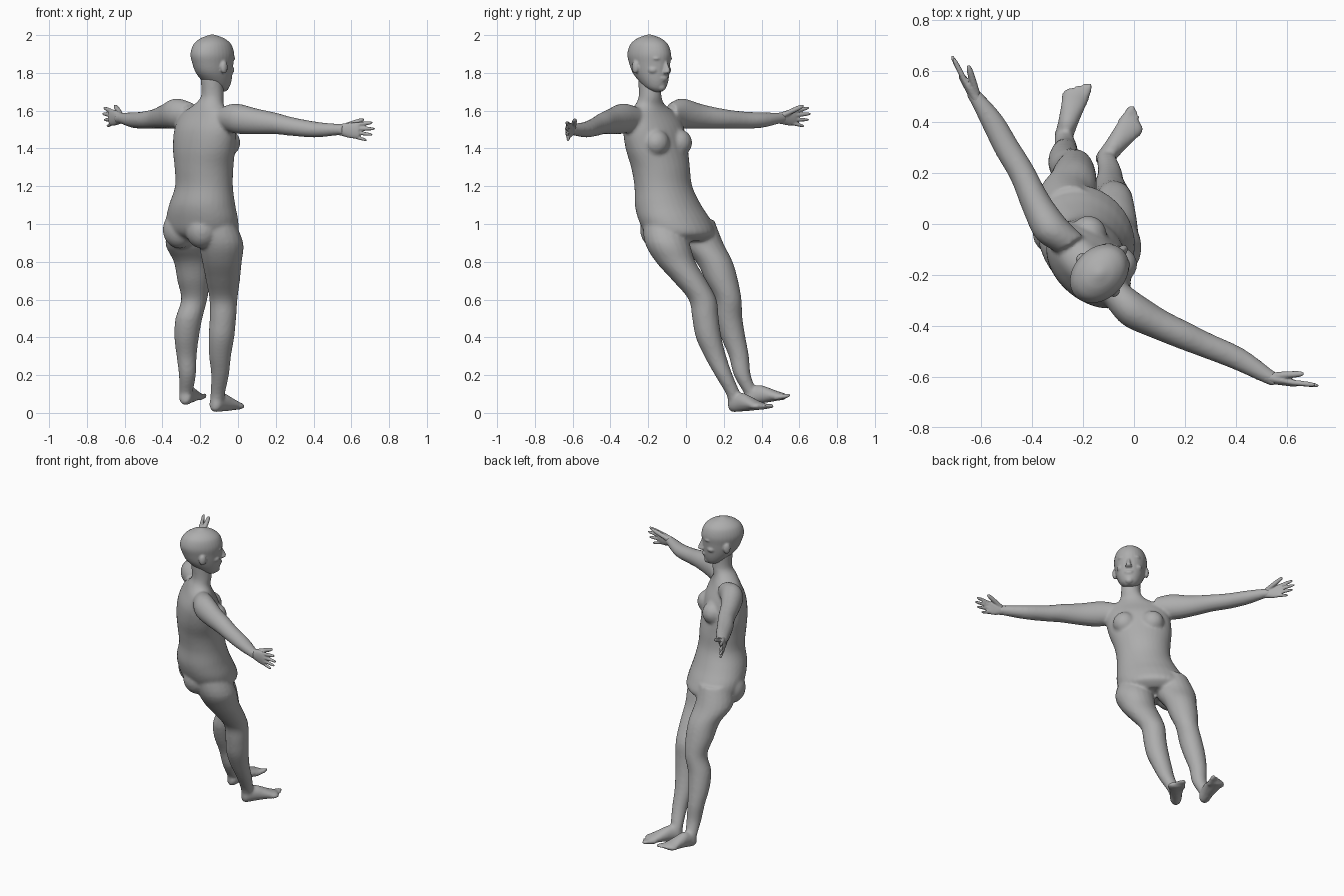
import bpy, bmesh, math
from mathutils import Vector, Matrix

if "Cube" in bpy.data.objects:
    bpy.data.objects.remove(bpy.data.objects["Cube"], do_unlink=True)

UP = Vector((0, 0, 1))
FRONT = Vector((1, 1, 0)).normalized()      # the way the figure looks
LEFT = UP.cross(FRONT)                      # towards the figure's left hand

grey = bpy.data.materials.new("plain_grey")
grey.use_nodes = True
tone = (0.42, 0.42, 0.42, 1)
grey.diffuse_color = tone
grey.node_tree.nodes["Principled BSDF"].inputs["Base Color"].default_value = tone


def blend(a, b, c, d, t):
    """Catmull-Rom step between b and c."""
    return [0.5 * (2 * q + (r - p) * t + (2 * p - 5 * q + 4 * r - s) * t * t
                   + (3 * q - p - 3 * r + s) * t ** 3) for p, q, r, s in zip(a, b, c, d)]


def loft(bm, rings, u, v, sides=20, steps=4):
    """Closed tube through elliptical rings (x, y, z, size along u, size along v)."""
    pts = [rings[0], *rings, rings[-1]]
    fine = [blend(*pts[i:i + 4], k / steps) for i in range(len(rings) - 1) for k in range(steps)]
    fine.append(rings[-1])
    loops = []
    for x, y, z, a, b in fine:
        angles = [math.tau * k / sides for k in range(sides)]
        loops.append([bm.verts.new(Vector((x, y, z)) + u * a * math.cos(t) + v * b * math.sin(t))
                      for t in angles])
    for low, high in zip(loops, loops[1:]):
        for k in range(sides):
            n = (k + 1) % sides
            bm.faces.new((low[k], low[n], high[n], high[k]))
    bm.faces.new(loops[0][::-1])
    bm.faces.new(loops[-1])


def blob(bm, centre, left, front, up):
    """Ellipsoid aligned with the figure."""
    axes = Matrix((LEFT * left, FRONT * front, UP * up)).transposed().to_4x4()
    bmesh.ops.create_uvsphere(bm, u_segments=20, v_segments=14, radius=1,
                              matrix=Matrix.Translation(centre) @ axes)


def digit(bm, base, tip, size):
    """Rounded finger or toe."""
    along = (tip - base).normalized()
    u = along.cross(UP).normalized()
    rings = []
    for t, w in ((0, 1), (0.5, 1), (0.85, 0.85), (1, 0.4)):
        rings.append((*base.lerp(tip, t), size * w, size * w))
    loft(bm, rings, u, u.cross(along), 10, 2)


def finish(bm, name, voxel, smooth):
    """Fuse the overlapping volumes into one smooth skin."""
    bmesh.ops.recalc_face_normals(bm, faces=bm.faces)
    mesh = bpy.data.meshes.new(name)
    bm.to_mesh(mesh)
    bm.free()
    mesh.materials.append(grey)
    obj = bpy.data.objects.new(name, mesh)
    bpy.context.collection.objects.link(obj)
    fuse = obj.modifiers.new("fuse", 'REMESH')
    fuse.mode = 'VOXEL'
    fuse.voxel_size = voxel
    fuse.use_smooth_shade = True
    relax = obj.modifiers.new("relax", 'SMOOTH')
    relax.factor = 0.5
    relax.iterations = smooth


# Torso and neck
body = bmesh.new()
loft(body, [(-.18, -.02, .91, .14, .11), (-.185, -.03, .95, .2, .165), (-.19, -.06, 1.02, .21, .17),
            (-.19, -.095, 1.1, .19, .16), (-.18, -.12, 1.2, .165, .14), (-.18, -.135, 1.3, .17, .14),
            (-.18, -.155, 1.4, .19, .135), (-.175, -.17, 1.5, .195, .12), (-.17, -.18, 1.58, .17, .085),
            (-.155, -.19, 1.63, .09, .068), (-.135, -.19, 1.68, .06, .06), (-.14, -.195, 1.78, .06, .06)],
     LEFT, FRONT, 32)
chest, seat = Vector((-.175, -.155, 1.43)), Vector((-.185, -.03, .97))
for side in (-1, 1):
    blob(body, chest + FRONT * .085 + LEFT * side * .085, .07, .065, .07)
    blob(body, seat - FRONT * .09 + LEFT * side * .085, .09, .09, .1)

# Arms
loft(body, [(-.08, -.27, 1.56, .06, .06), (-.01, -.335, 1.558, .07, .08), (.1, -.395, 1.543, .06, .068),
            (.2, -.44, 1.532, .055, .057), (.28, -.475, 1.517, .05, .05), (.41, -.53, 1.5, .045, .042),
            (.53, -.6, 1.5, .03, .03), (.56, -.615, 1.5, .025, .03)], Vector((.45, .89, 0)), UP)
loft(body, [(-.25, -.08, 1.58, .06, .06), (-.325, -.02, 1.585, .07, .08), (-.385, .08, 1.57, .06, .065),
            (-.44, .2, 1.557, .052, .052), (-.5, .3, 1.55, .05, .046), (-.555, .4, 1.55, .045, .041),
            (-.615, .49, 1.56, .03, .03), (-.64, .52, 1.56, .025, .03)], Vector((.83, .55, 0)), UP)

# Legs
right_leg = [(-.12, -.13, 1.02, .1), (-.09, -.1, .9, .118), (-.085, -.055, .8, .105), (-.08, .02, .7, .09),
             (-.077, .088, .6, .074), (-.08, .103, .5, .07), (-.088, .12, .4, .068),
             (-.095, .155, .3, .058), (-.095, .2, .2, .047), (-.108, .25, .1, .038), (-.115, .26, .05, .035)]
left_leg = [(-.25, .05, 1.02, .1), (-.268, .08, .9, .117), (-.243, .15, .8, .097), (-.235, .19, .7, .086),
            (-.232, .225, .6, .069), (-.26, .228, .5, .071), (-.272, .25, .4, .065),
            (-.272, .28, .3, .053), (-.268, .298, .2, .045), (-.275, .34, .11, .036), (-.278, .35, .08, .034)]
for leg in (right_leg, left_leg):
    loft(body, [(*ring, ring[-1]) for ring in leg], Vector((1, 0, 0)), Vector((0, 1, 0)))


def foot(bm, heel, aim, inner):
    """Foot with five toes; inner is the sign of the big toe's side."""
    aim = Vector(aim).normalized()
    across = UP.cross(aim).normalized() * inner
    heel = Vector(heel)
    rings = []
    for t, z, a, b in ((0, .045, .018, .025), (.02, .045, .034, .042), (.08, .052, .038, .05),
                       (.13, .042, .043, .04), (.18, .03, .05, .026), (.22, .022, .05, .018)):
        rings.append((*(heel + aim * t + UP * z), a, b))
    loft(bm, rings, across, UP)
    for k in range(5):
        side = across * (.038 - .02 * k) + UP * .02
        reach = .268 - .003 * k - .003 * k * k
        digit(bm, heel + aim * .18 + side, heel + aim * reach + side * 1.1, .015 if k == 0 else .011)


foot(body, (-.135, .232, 0), (.62, .78, .06), 1)
foot(body, (-.285, .31, .035), (.28, .96, .14), -1)
finish(body, "body", .01, 4)


def hand(name, wrist, aim, inner):
    """Open hand, thumb up and palm to the front."""
    bm = bmesh.new()
    wrist, aim = Vector(wrist), Vector(aim).normalized()
    palm = UP.cross(aim).normalized() * inner
    rings = []
    for t, a, b in ((-.02, .024, .026), (.02, .022, .032), (.06, .018, .041), (.1, .014, .042), (.115, .01, .036)):
        rings.append((*(wrist + aim * t), a, b))
    loft(bm, rings, palm, UP)
    for k, reach in enumerate((.185, .198, .185, .155)):
        lift = .03 - .02 * k
        digit(bm, wrist + aim * .08 + UP * lift,
              wrist + aim * reach + UP * (lift * 1.6) + palm * .012, .011 - .0006 * k)
    digit(bm, wrist + aim * .02 + UP * .015 + palm * .012, wrist + aim * .13 + UP * .062 + palm * .045, .014)
    finish(bm, name, .005, 2)


hand("right_hand", (.53, -.603, 1.5), (.97, -.22, -.06), 1)
hand("left_hand", (-.617, .49, 1.56), (-.55, .83, .04), -1)

# Head: skull and jaw, then the features
head = bmesh.new()
core = Vector((-.133, -.192, 0))


def on_head(front, side, z):
    return core + FRONT * front + LEFT * side + UP * z


loft(head, [(*on_head(f, 0, z), a, b) for z, f, a, b in (
    (1.7, .06, .022, .022), (1.72, .046, .05, .055), (1.755, .03, .07, .083), (1.8, .01, .085, .108),
    (1.85, 0, .094, .122), (1.9, -.004, .1, .13), (1.95, -.004, .088, .112), (1.98, -.004, .06, .075),
    (1.995, -.004, .03, .036), (2.003, -.004, .008, .008))], LEFT, FRONT, 32)
loft(head, [(*on_head(f, 0, z), a, b) for z, f, a, b in (
    (1.795, .118, .012, .012), (1.803, .126, .02, .022), (1.82, .124, .014, .022),
    (1.86, .114, .009, .013), (1.88, .106, .008, .008))], LEFT, FRONT, 12)
blob(head, on_head(.108, 0, 1.773), .028, .017, .006)
blob(head, on_head(.105, 0, 1.762), .024, .017, .007)
blob(head, on_head(.088, 0, 1.725), .026, .022, .022)
for side in (-1, 1):
    blob(head, on_head(.096, side * .038, 1.876), .03, .02, .01)
    blob(head, on_head(.094, side * .036, 1.852), .016, .016, .009)
    blob(head, on_head(.072, side * .048, 1.815), .03, .03, .022)
    blob(head, on_head(-.012, side * .097, 1.83), .014, .022, .034)
finish(head, "head", .006, 3)
